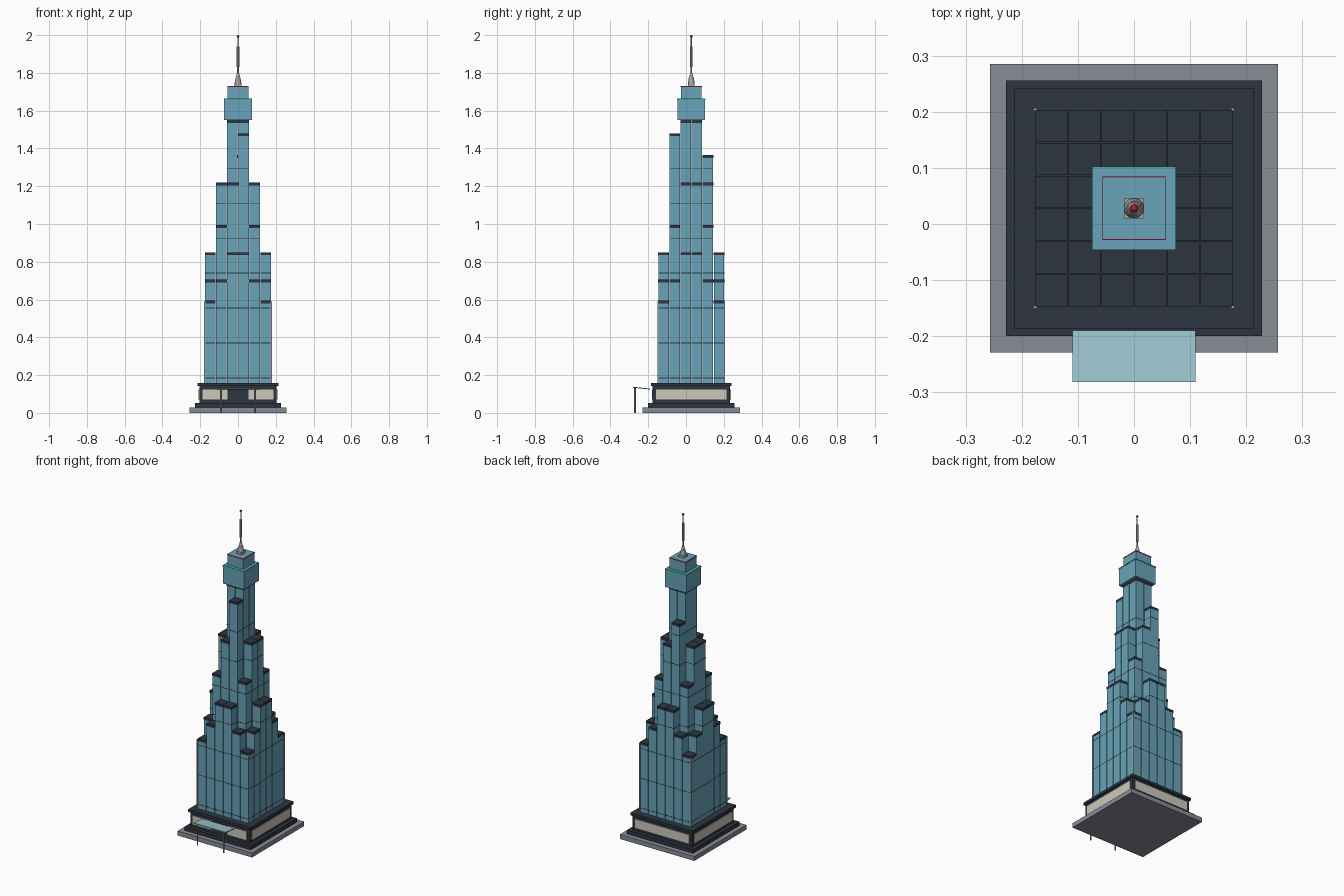
import bpy, bmesh, math
from mathutils import Matrix

if "Cube" in bpy.data.objects:
    bpy.data.objects.remove(bpy.data.objects["Cube"])

CY = 0.028          # tower axis in y
PITCH = 0.0587      # tube spacing


def material(name, rgb):
    m = bpy.data.materials.new(name)
    m.diffuse_color = (*rgb, 1)
    m.use_nodes = True
    m.node_tree.nodes["Principled BSDF"].inputs["Base Color"].default_value = m.diffuse_color
    return m


GLASS = material("blue_glass", (0.138, 0.366, 0.479))
DARK = material("dark_slate", (0.026, 0.036, 0.053))
STONE = material("grey_stone", (0.246, 0.262, 0.296))
CREAM = material("cream_panel", (0.61, 0.577, 0.50))
PALE = material("pale_glass", (0.337, 0.565, 0.631))
STEEL = material("steel", (0.38, 0.38, 0.39))
GREEN = material("green_light", (0.02, 0.49, 0.27))
RED = material("red_light", (0.50, 0.01, 0.06))


def add_box(bm, x0, x1, y0, y1, z0, z1):
    mat = Matrix.Translation(((x0 + x1) / 2, (y0 + y1) / 2, (z0 + z1) / 2)) @ \
        Matrix.Diagonal((x1 - x0, y1 - y0, z1 - z0, 1))
    bmesh.ops.create_cube(bm, size=1, matrix=mat)


def boxes(name, mat, items):
    bm = bmesh.new()
    for b in items:
        add_box(bm, *b)
    me = bpy.data.meshes.new(name)
    bm.to_mesh(me)
    bm.free()
    me.materials.append(mat)
    ob = bpy.data.objects.new(name, me)
    bpy.context.collection.objects.link(ob)
    return ob


def square(half, z0, z1, x=0, y=CY):
    return (x - half, x + half, y - half, y + half, z0, z1)


def frustum(name, mat, r0, r1, z0, z1, sides=12, x=0, y=CY, turn=0):
    bpy.ops.mesh.primitive_cone_add(vertices=sides, radius1=r0, radius2=r1, depth=z1 - z0,
                                    location=(x, y, (z0 + z1) / 2), rotation=(0, 0, turn))
    ob = bpy.context.object
    ob.name = name
    ob.data.materials.append(mat)
    if sides > 4:
        bpy.ops.object.shade_smooth_by_angle()
    return ob


# Podium
boxes("plaza", STONE, [square(0.257, 0, 0.028)])
boxes("podium_step", DARK, [square(0.228, 0.028, 0.052)])
boxes("podium", DARK, [square(0.205, 0.052, 0.142)])
boxes("podium_roof", DARK, [square(0.214, 0.142, 0.158)])
F, T, P0, P1 = 0.205, 0.004, 0.07, 0.125
boxes("podium_panels", CREAM, [
    (-0.187, -0.055, CY - F - T, CY - F, P0, P1),
    (0.055, 0.187, CY - F - T, CY - F, P0, P1),
    (-0.187, 0.187, CY + F, CY + F + T, P0, P1),
    (-F - T, -F, CY - 0.187, CY + 0.187, P0, P1),
    (F, F + T, CY - 0.187, CY + 0.187, P0, P1)])

# Entrance canopy, rising outward
canopy = boxes("canopy", PALE, [(-0.11, 0.11, -0.046, 0.046, -0.0025, 0.0025)])
canopy.location = (0, -0.236, 0.131)
canopy.rotation_euler = (math.radians(-6), 0, 0)
for x in (-0.09, 0.09):
    frustum("canopy_post", STEEL, 0.004, 0.004, 0, 0.133, 8, x, -0.27)

# Stepped tube heights, first row is the front
HEIGHTS = [
    [0.595, 0.705, 0.85, 0.85, 0.705, 0.595],
    [0.705, 0.995, 1.22, 1.48, 0.995, 0.705],
    [0.85, 1.22, 1.55, 1.55, 1.22, 0.85],
    [0.85, 1.22, 1.55, 1.55, 1.22, 0.85],
    [0.705, 0.995, 1.365, 1.22, 0.995, 0.705],
    [0.595, 0.705, 0.85, 0.85, 0.705, 0.595],
]
tubes, caps, bands = [], [], []
for j, row in enumerate(HEIGHTS):
    for i, h in enumerate(row):
        x, y = (i - 2.5) * PITCH, CY + (j - 2.5) * PITCH
        tubes.append(square(0.0277, 0.158, h - 0.015, x, y))
        caps.append(square(0.0286, h - 0.015, h, x, y))
        for k in range(1, 8):
            z = 0.185 * k
            if z < h - 0.03:
                bands.append(square(0.0281, z - 0.002, z + 0.002, x, y))
boxes("tower_tubes", GLASS, tubes)
boxes("setback_caps", DARK, caps)
boxes("floor_bands", DARK, bands)
boxes("corner_fins", STEEL, [square(0.003, 0.158, 0.59, sx * 0.176, CY + sy * 0.176)
                             for sx in (-1, 1) for sy in (-1, 1)])

# Crown
boxes("crown", GLASS, [square(0.073, 1.55, 1.664)])
boxes("upper_crown", GLASS, [square(0.055, 1.664, 1.731)])


def trim(name, mat, half, z0, z1, t=0.0015):
    o = half + t
    boxes(name, mat, [(-o, o, CY - o, CY - half, z0, z1), (-o, o, CY + half, CY + o, z0, z1),
                      (-o, -half, CY - half, CY + half, z0, z1),
                      (half, o, CY - half, CY + half, z0, z1)])


trim("crown_light", GREEN, 0.073, 1.657, 1.663)
trim("upper_crown_light", RED, 0.055, 1.725, 1.730)

# Spire
boxes("spire_base", STEEL, [square(0.018, 1.731, 1.745)])
frustum("spire_cone", STEEL, 0.018, 0.013, 1.745, 1.775)
frustum("spire_collar", STEEL, 0.011, 0.006, 1.775, 1.80)
frustum("mast_lower", STEEL, 0.004, 0.004, 1.80, 1.83, 8)
frustum("mast_drum", STEEL, 0.0075, 0.0075, 1.83, 1.94, 10)
frustum("mast_tip", STEEL, 0.003, 0.003, 1.94, 1.988, 8)
bpy.ops.mesh.primitive_uv_sphere_add(segments=8, ring_count=6, radius=0.007, location=(0, CY, 1.993))
beacon = bpy.context.object
beacon.name = "beacon"
beacon.data.materials.append(RED)
